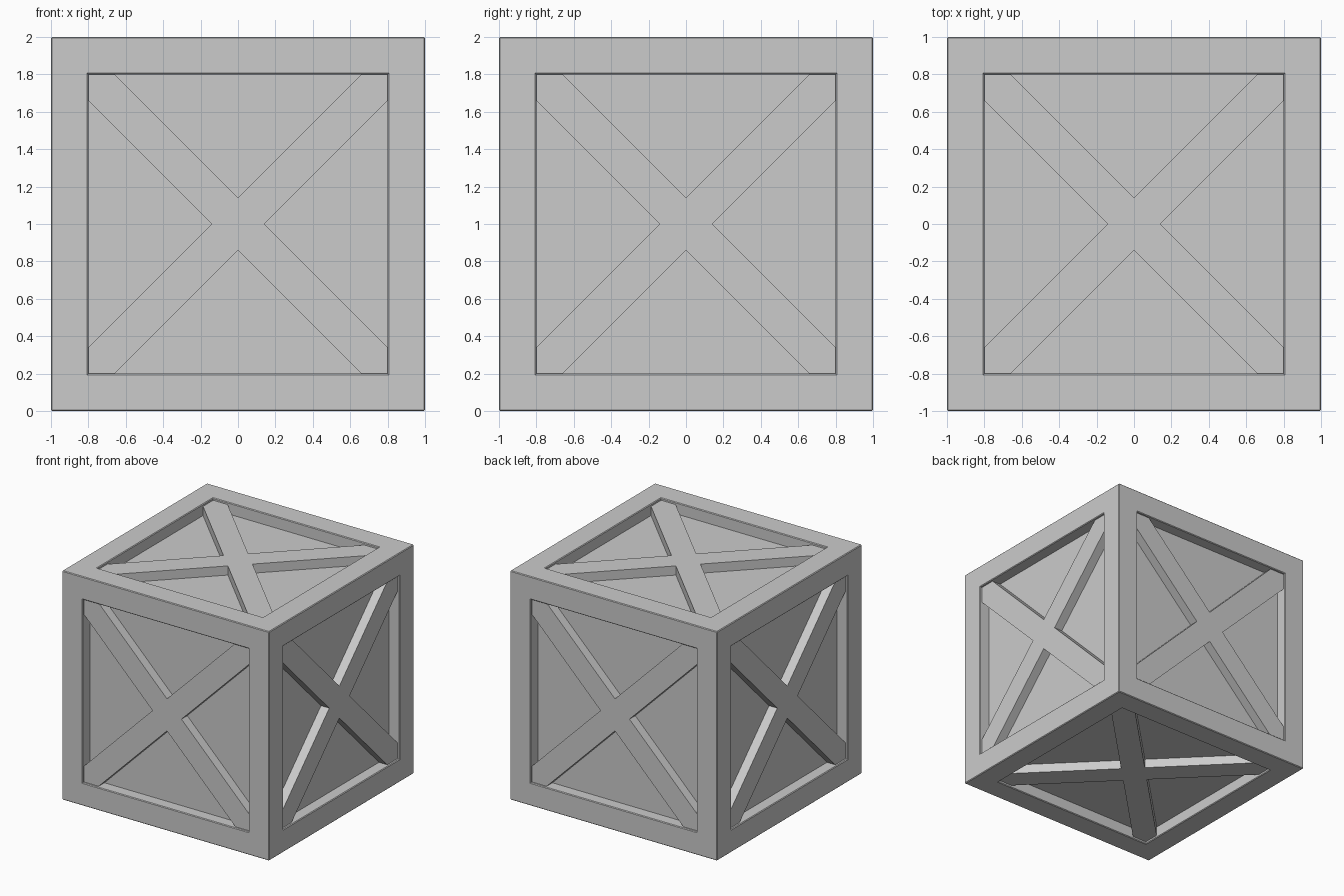
import bpy, bmesh
from math import pi
from mathutils import Matrix, Vector

if "Cube" in bpy.data.objects:
    bpy.data.objects.remove(bpy.data.objects["Cube"])

CENTER = Matrix.Translation((0, 0, 1))
RECESS = 0.10      # panel depth below the frame
BRACE_TOP = 0.98   # brace surface distance from crate centre
HALF = 0.14        # brace half width measured along the axes


def finish(bm, name):
    bmesh.ops.recalc_face_normals(bm, faces=bm.faces)
    me = bpy.data.meshes.new(name)
    bm.to_mesh(me)
    bm.free()
    ob = bpy.data.objects.new(name, me)
    bpy.context.collection.objects.link(ob)
    return ob


# Crate body: cube with a raised border and recessed panel on every side
bm = bmesh.new()
bmesh.ops.create_cube(bm, size=2, matrix=CENTER)
panels = bm.faces[:]
bmesh.ops.inset_individual(bm, faces=panels, thickness=0.2, use_even_offset=True)
for face in bmesh.ops.extrude_discrete_faces(bm, faces=panels)["faces"]:
    bmesh.ops.translate(bm, verts=face.verts, vec=face.normal * -RECESS)
bm.normal_update()

# Slightly eased outer edges of the frame
outer = [e for e in bm.edges
         if all(max(abs(v.co.x), abs(v.co.y), abs(v.co.z - 1)) > 0.99 for v in e.verts)
         and e.calc_face_angle(0) > 0.5]
bmesh.ops.bevel(bm, geom=outer, offset=0.006, segments=1, affect='EDGES')
finish(bm, "crate_frame")

# Cross braces: one X-shaped slab per side, ends tucked into the frame
END = 0.81
quarter = [(END, END - HALF), (END, END), (END - HALF, END), (0, HALF)]
sides = {
    "top": Matrix.Identity(4),
    "bottom": Matrix.Rotation(pi, 4, 'X'),
    "front": Matrix.Rotation(pi / 2, 4, 'X'),
    "back": Matrix.Rotation(-pi / 2, 4, 'X'),
    "right": Matrix.Rotation(pi / 2, 4, 'Y'),
    "left": Matrix.Rotation(-pi / 2, 4, 'Y'),
}
for side, turn in sides.items():
    bm = bmesh.new()
    verts = []
    for k in range(4):
        spin = Matrix.Rotation(k * pi / 2, 4, 'Z')
        verts += [bm.verts.new(spin @ Vector((x, y, 0.89))) for x, y in quarter]
    base = bm.faces.new(verts)
    ext = bmesh.ops.extrude_face_region(bm, geom=[base], use_keep_orig=True)["geom"]
    moved = [g for g in ext if isinstance(g, bmesh.types.BMVert)]
    bmesh.ops.translate(bm, verts=moved, vec=(0, 0, BRACE_TOP - 0.89))
    bmesh.ops.transform(bm, matrix=CENTER @ turn, verts=bm.verts)
    finish(bm, side + "_cross_brace")
